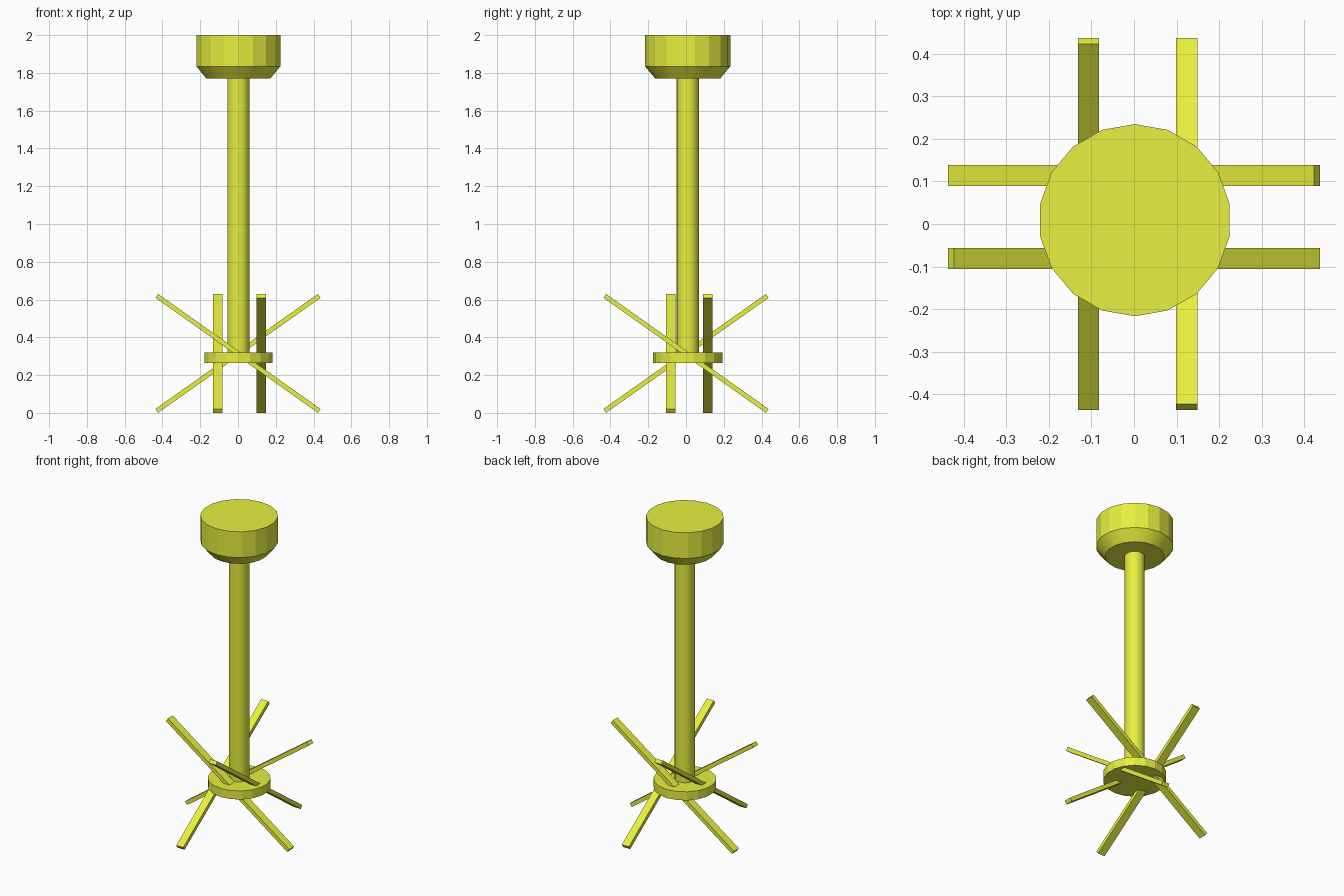
import bpy, bmesh, math
from mathutils import Matrix

if "Cube" in bpy.data.objects:
    bpy.data.objects.remove(bpy.data.objects["Cube"])

mat = bpy.data.materials.new("lime_paint")
mat.diffuse_color = (0.8, 0.87, 0.05, 1)
mat.use_nodes = True
mat.node_tree.nodes["Principled BSDF"].inputs["Base Color"].default_value = mat.diffuse_color

CX, CY, SIDES = 0.002, 0.009, 18   # axis of the round parts


def finish(bm, name):
    bmesh.ops.recalc_face_normals(bm, faces=bm.faces)
    me = bpy.data.meshes.new(name)
    bm.to_mesh(me)
    bm.free()
    me.materials.append(mat)
    ob = bpy.data.objects.new(name, me)
    bpy.context.collection.objects.link(ob)
    return ob


def turned(name, profile, smooth_bands=()):
    """Revolve (radius, z) points; listed bands are smooth with sharp rims."""
    bm = bmesh.new()
    rings = []
    for r, z in profile:
        angles = [math.pi / 2 + 2 * math.pi * i / SIDES for i in range(SIDES)]
        rings.append([bm.verts.new((CX + r * math.cos(a), CY + r * math.sin(a), z)) for a in angles])
    for k in range(len(rings) - 1):
        lo, hi = rings[k], rings[k + 1]
        for i in range(SIDES):
            j = (i + 1) % SIDES
            f = bm.faces.new((lo[i], lo[j], hi[j], hi[i]))
            f.smooth = k in smooth_bands
    bm.faces.new(rings[0])
    bm.faces.new(rings[-1])
    for ring in rings:
        for i in range(SIDES):
            bm.edges.get((ring[i], ring[(i + 1) % SIDES])).smooth = False
    return finish(bm, name)


def bar(name, x, y, turn):
    """Flat bar tilted up towards its local +x, then turned about z."""
    bm = bmesh.new()
    bmesh.ops.create_cube(bm, size=1)
    m = (Matrix.Translation((x, y, 0.315))
         @ Matrix.Rotation(math.radians(turn), 4, 'Z')
         @ Matrix.Rotation(math.radians(-35.3), 4, 'Y')
         @ Matrix.Diagonal((1.054, 0.05, 0.0247, 1)))
    bmesh.ops.transform(bm, matrix=m, verts=bm.verts)
    return finish(bm, name)


# Ceiling canopy, rod and hub disc
turned("canopy", [(0.172, 1.77), (0.226, 1.835), (0.226, 2.0)], smooth_bands=(0,))
turned("rod", [(0.059, 0.3), (0.059, 1.78)], smooth_bands=(0,))
turned("hub_disc", [(0.183, 0.265), (0.183, 0.32)])

# Four slanted bars crossing the hub, high ends at +x, +y, -x, -y
for i, (x, y) in enumerate([(0, 0.114), (-0.107, 0), (0, -0.081), (0.124, 0)]):
    bar(f"slanted_bar_{i + 1}", x, y, 90 * i)
